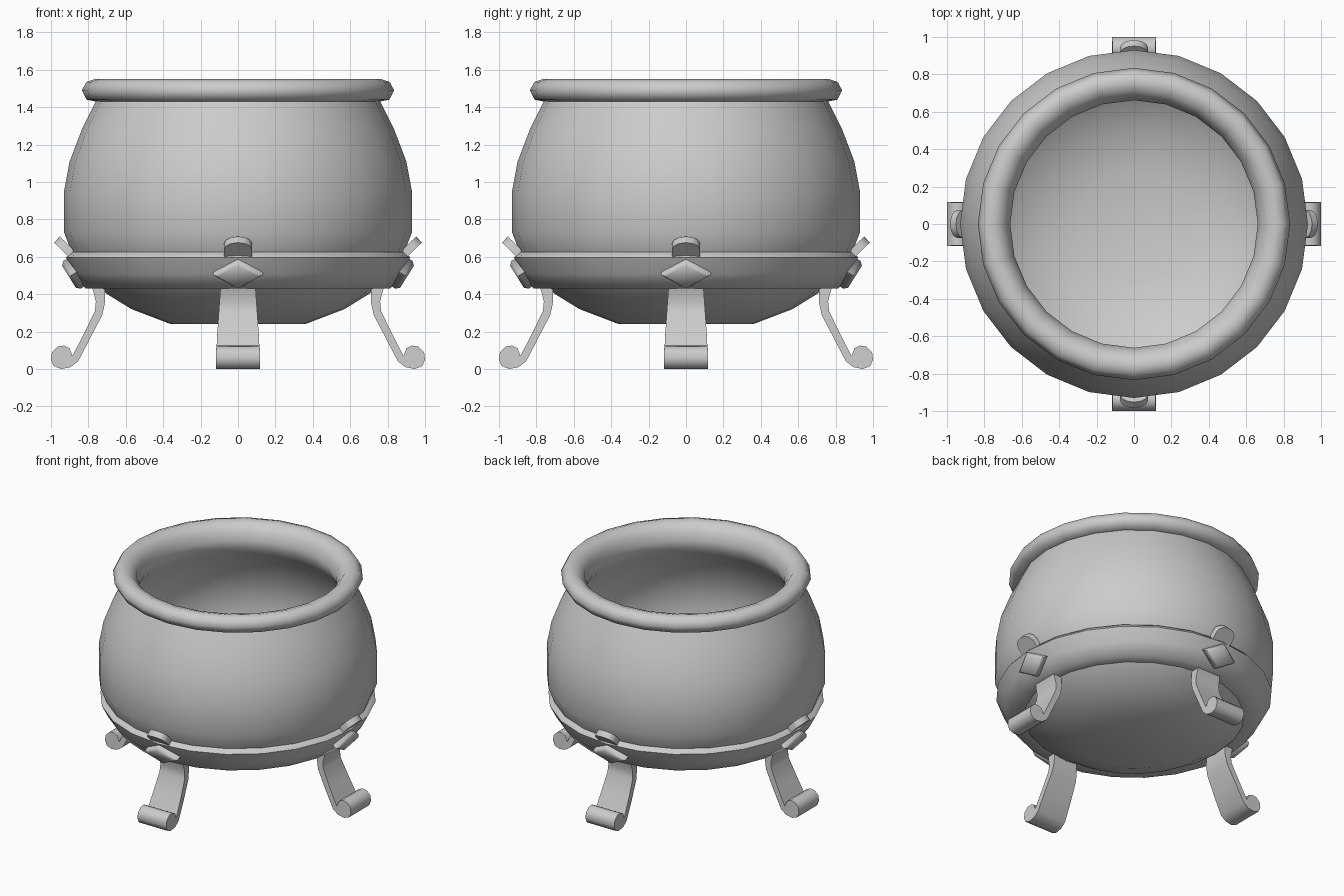
import bpy, bmesh
from math import pi, cos, sin, radians
from mathutils import Vector

if "Cube" in bpy.data.objects:
    bpy.data.objects.remove(bpy.data.objects["Cube"])

SIDES = 24


def finish(bm, name, angle):
    bmesh.ops.recalc_face_normals(bm, faces=bm.faces)
    mesh = bpy.data.meshes.new(name)
    bm.to_mesh(mesh)
    bm.free()
    ob = bpy.data.objects.new(name, mesh)
    bpy.context.collection.objects.link(ob)
    bpy.ops.object.select_all(action='DESELECT')
    ob.select_set(True)
    bpy.context.view_layer.objects.active = ob
    bpy.ops.object.shade_smooth_by_angle(angle=radians(angle))
    return ob


def lathe(name, profile, closed, angle):
    """Revolve (radius, z) points; an open profile gets its ends capped."""
    bm = bmesh.new()
    rings = [[bm.verts.new((r * cos(2 * pi * k / SIDES), r * sin(2 * pi * k / SIDES), z))
              for k in range(SIDES)] for r, z in profile]
    pairs = list(zip(rings, rings[1:]))
    if closed:
        pairs.append((rings[-1], rings[0]))
    else:
        bm.faces.new(rings[0])
        bm.faces.new(rings[-1])
    for a, b in pairs:
        for k in range(SIDES):
            n = (k + 1) % SIDES
            bm.faces.new((a[k], a[n], b[n], b[k]))
    return finish(bm, name, angle)


def loft(name, loops, angle):
    """Solid through matching loops, capped at both ends."""
    bm = bmesh.new()
    rows = [[bm.verts.new(p) for p in loop] for loop in loops]
    for a, b in zip(rows, rows[1:]):
        for k in range(len(a)):
            n = (k + 1) % len(a)
            bm.faces.new((a[k], a[n], b[n], b[k]))
    bm.faces.new(rows[0])
    bm.faces.new(rows[-1])
    return finish(bm, name, angle)


def plate(name, outline, origin, tilt, layers, angle):
    """Flat outline (across, up) leaning outward; layers are (height, scale)."""
    o = Vector(origin)
    up = Vector((sin(tilt), 0, cos(tilt)))
    out = Vector((cos(tilt), 0, -sin(tilt)))
    side = Vector((0, 1, 0))
    return loft(name, [[o + side * u * s + up * v * s + out * h for u, v in outline]
                       for h, s in layers], angle)


def four_around(ob):
    base = ob.name
    for k, label in enumerate(("right", "back", "left", "front")):
        part = ob if k == 0 else ob.copy()
        part.name = f"{label}_{base}"
        if k:
            bpy.context.collection.objects.link(part)
        part.rotation_euler.z = k * pi / 2


# Pot: outside wall up, round the rolled rim, then inside wall down to the floor
lathe("pot_with_rolled_rim", [
    (0.36, 0.24), (0.57, 0.32), (0.70, 0.40), (0.80, 0.49), (0.88, 0.60),
    (0.93, 0.73), (0.93, 0.95), (0.90, 1.11), (0.835, 1.28), (0.76, 1.43),
    (0.81, 1.44), (0.835, 1.49), (0.81, 1.535), (0.765, 1.55),
    (0.715, 1.535), (0.68, 1.49), (0.662, 1.43), (0.665, 1.38), (0.70, 1.32),
    (0.77, 1.23), (0.85, 1.08), (0.89, 0.92),
    (0.88, 0.74), (0.83, 0.61), (0.75, 0.50), (0.64, 0.41), (0.50, 0.34), (0.30, 0.28)],
    False, 60)

# Sloped band round the lower body
lathe("lower_band", [(0.72, 0.43), (0.815, 0.43), (0.875, 0.51), (0.92, 0.597),
                     (0.895, 0.625), (0.84, 0.625)], True, 60)

# Scroll-footed legs: side outline (x, z), narrower toward the top
side_outline = [(0.72, 0.47), (0.71, 0.42), (0.71, 0.36), (0.725, 0.29), (0.79, 0.165),
                (0.855, 0.04), (0.895, 0.01), (0.945, 0.0), (0.985, 0.015), (1.0, 0.05),
                (0.995, 0.09), (0.965, 0.12), (0.93, 0.125), (0.90, 0.11), (0.885, 0.07),
                (0.82, 0.195), (0.765, 0.31), (0.76, 0.36), (0.775, 0.42), (0.79, 0.47)]
loops = []
for s in (-1, 1):
    loops.append([(x, s * (0.117 - 0.07 * max(0, z - 0.1)), z) for x, z in side_outline])
four_around(loft("leg", loops, 50))

# Rounded leg tips curling out above the band
tab = [(-0.075, 0), (0.075, 0)] + [(0.075 * cos(a * pi / 6), 0.115 + 0.055 * sin(a * pi / 6))
                                   for a in range(7)]
four_around(plate("leg_tip", tab, (0.83, 0, 0.59), radians(46), [(0, 1), (0.045, 1)], 50))

# Diamond studs on the band
diamond = [(0.135, 0), (0, 0.088), (-0.135, 0), (0, -0.088)]
four_around(plate("diamond_stud", diamond, (0.868, 0, 0.515), radians(32),
                  [(-0.03, 0.95), (0.022, 1), (0.042, 0.78)], 70))
